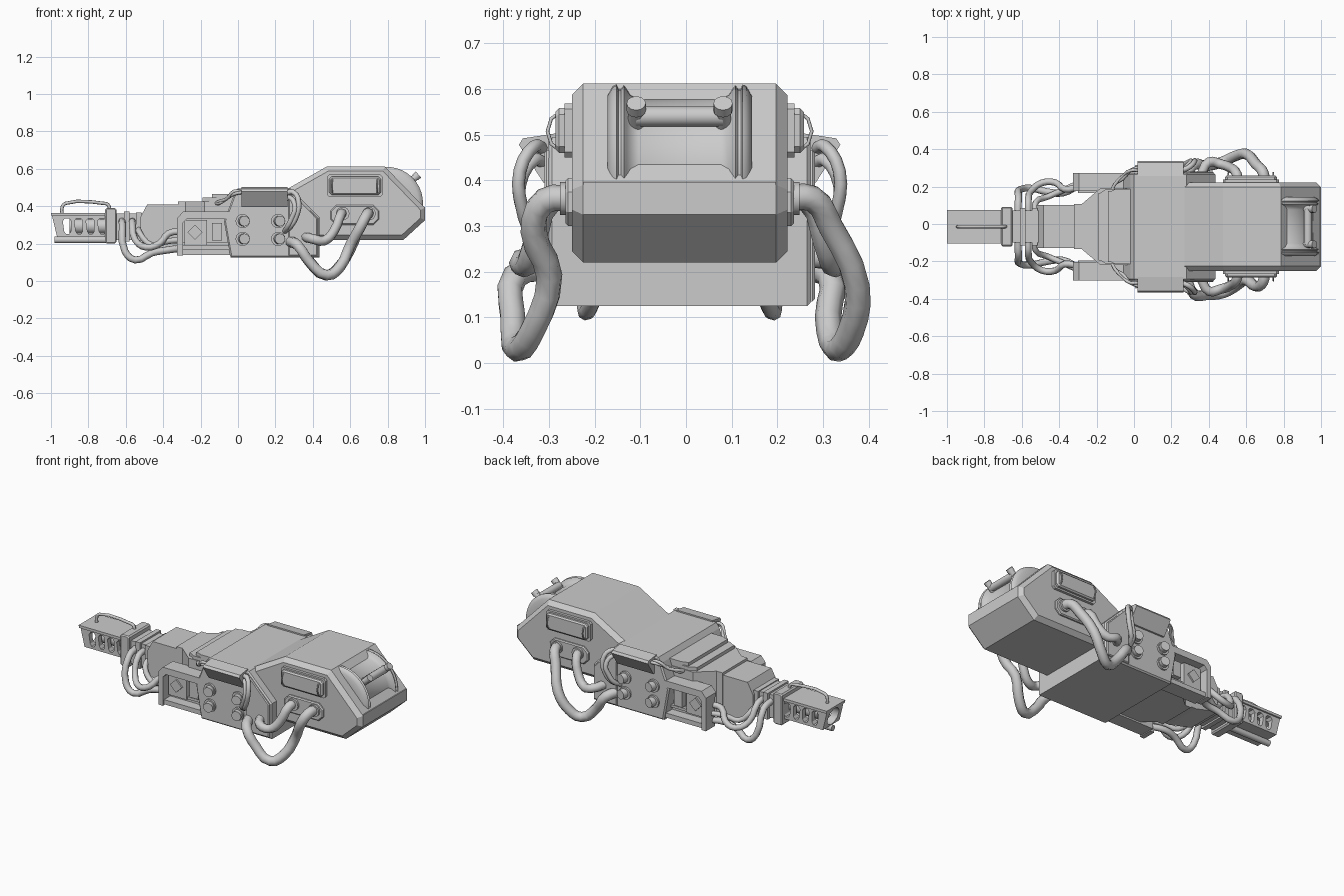
import bpy, bmesh, math
from mathutils import Vector

YC = -0.014  # centre line of the body


def finish(ob, angle=35):
    bpy.ops.object.select_all(action='DESELECT')
    ob.select_set(True)
    bpy.context.view_layer.objects.active = ob
    bpy.ops.object.shade_smooth_by_angle(angle=math.radians(angle))
    return ob


def from_bmesh(name, bm):
    bmesh.ops.recalc_face_normals(bm, faces=bm.faces)
    me = bpy.data.meshes.new(name)
    bm.to_mesh(me)
    bm.free()
    ob = bpy.data.objects.new(name, me)
    bpy.context.collection.objects.link(ob)
    return ob


def prism(name, pts, axis, lo, hi, bevel=0.0):
    """Extrude a 2D profile along an axis; bevel rounds off both cap outlines."""
    put = {'x': lambda a, b, t: (t, a, b), 'y': lambda a, b, t: (a, t, b),
           'z': lambda a, b, t: (a, b, t)}[axis]
    bm = bmesh.new()
    rings = [[bm.verts.new(put(a, b, t)) for a, b in pts] for t in (lo, hi)]
    caps = [bm.faces.new(r) for r in rings]
    n = len(pts)
    for i in range(n):
        j = (i + 1) % n
        bm.faces.new((rings[0][i], rings[0][j], rings[1][j], rings[1][i]))
    bmesh.ops.recalc_face_normals(bm, faces=bm.faces)
    if bevel:
        edges = list({e for f in caps for e in f.edges})
        bmesh.ops.bevel(bm, geom=edges, offset=bevel, segments=1, affect='EDGES')
    return from_bmesh(name, bm)


def rect(a0, a1, b0, b1, c=0.0):
    if not c:
        return [(a0, b0), (a1, b0), (a1, b1), (a0, b1)]
    return [(a0 + c, b0), (a1 - c, b0), (a1, b0 + c), (a1, b1 - c),
            (a1 - c, b1), (a0 + c, b1), (a0, b1 - c), (a0, b0 + c)]


def rod(name, p, q, r, n=16):
    p, q = Vector(p), Vector(q)
    bpy.ops.mesh.primitive_cylinder_add(vertices=n, radius=r, depth=(q - p).length,
                                        location=(p + q) / 2)
    ob = bpy.context.object
    ob.name = name
    ob.rotation_euler = (q - p).to_track_quat('Z', 'Y').to_euler()
    return finish(ob)


def hose(name, pts, r, side=1, res=3):
    """Tube through points given as (x, distance from centre line, z)."""
    cu = bpy.data.curves.new(name, 'CURVE')
    cu.dimensions = '3D'
    cu.bevel_depth, cu.bevel_resolution, cu.resolution_u = r, 2, res
    cu.use_fill_caps = True
    sp = cu.splines.new('BEZIER')
    sp.bezier_points.add(len(pts) - 1)
    for b, (x, d, z) in zip(sp.bezier_points, pts):
        b.co = (x, YC + side * d, z)
        b.handle_left_type = b.handle_right_type = 'AUTO'
    ob = bpy.data.objects.new(name, cu)
    bpy.context.collection.objects.link(ob)
    bpy.ops.object.select_all(action='DESELECT')
    ob.select_set(True)
    bpy.context.view_layer.objects.active = ob
    bpy.ops.object.convert(target='MESH')
    return finish(bpy.context.object, 60)


def cut(ob, cutters):
    for c in cutters:
        c.hide_render = True
        m = ob.modifiers.new('cut', 'BOOLEAN')
        m.operation, m.solver, m.object = 'DIFFERENCE', 'EXACT', c
        bpy.context.view_layer.objects.active = ob
        bpy.ops.object.modifier_apply(modifier=m.name)
        bpy.data.objects.remove(c)


def sym(name, pts, half, bevel=0.0):
    return prism(name, pts, 'y', YC - half, YC + half, bevel)


def side_plate(name, pts, s, d0, d1, bevel=0.0):
    return prism(name, pts, 'y', *sorted((YC + s * d0, YC + s * d1)), bevel)


# rear housing and middle block
sym('rear_housing', [(0.26, 0.49), (0.475, 0.612), (0.785, 0.612), (1.0, 0.39), (1.0, 0.325),
                     (0.885, 0.22), (0.30, 0.22)], 0.236, 0.025)
sym('middle_block', [(-0.04, 0.125), (0.435, 0.125), (0.435, 0.34), (0.28, 0.495),
                     (0.0, 0.495), (-0.02, 0.465), (-0.075, 0.32)], 0.287, 0.008)

# stepped front hull
sym('nose_hull', [(-0.52, 0.2), (-0.52, 0.345), (-0.485, 0.41), (-0.25, 0.41),
                  (-0.25, 0.16), (-0.36, 0.16)], 0.115)
for nm, x0, xa, xb, w0, w1, z0, z1 in (('hull_step_low', -0.32, -0.28, -0.18, 0.12, 0.205, 0.15, 0.425),
                                       ('hull_step_mid', -0.19, -0.18, -0.15, 0.18, 0.2, 0.4, 0.445),
                                       ('hull_step_high', -0.14, -0.12, -0.1, 0.19, 0.2, 0.42, 0.465)):
    half = [(x0, w0), (xa, w0), (xb, w1), (0.0, w1)]
    prism(nm, [(x, YC + y) for x, y in half] + [(x, YC - y) for x, y in reversed(half)], 'z', z0, z1)

# neck and collar
sym('neck', rect(-0.66, -0.5, 0.22, 0.36, 0.01), 0.085)
sym('neck_band', rect(-0.61, -0.58, 0.21, 0.37), 0.1)
sym('neck_rear_band', rect(-0.545, -0.515, 0.21, 0.365), 0.1)
sym('collar', rect(-0.71, -0.65, 0.2, 0.39, 0.008), 0.105, 0.006)

# slotted barrel
barrel = sym('barrel', [(-0.995, 0.35), (-0.7, 0.35), (-0.7, 0.235), (-0.967, 0.235)], 0.08)
cutters = [rod('bore_cutter', (-1.1, YC, 0.293), (-0.72, YC, 0.293), 0.052, 24)]
for i in range(4):
    x = -0.915 + i * 0.062
    cutters.append(sym('slot_cutter', [(x - 0.022, 0.32), (x - 0.01, 0.335), (x + 0.012, 0.335),
                                       (x + 0.022, 0.322), (x + 0.022, 0.265), (x + 0.012, 0.25),
                                       (x - 0.004, 0.25), (x - 0.014, 0.265)], 0.2))
cut(barrel, cutters)
sym('barrel_top_rail', [(-1.0, 0.362), (-0.7, 0.362), (-0.7, 0.346), (-0.996, 0.346)], 0.09)
rod('barrel_core', (-0.9, YC, 0.293), (-0.69, YC, 0.293), 0.04)
rod('lower_rod', (-0.98, YC, 0.22), (-0.7, YC, 0.22), 0.018)
hose('barrel_handle', [(-0.94, 0, 0.35), (-0.94, 0, 0.395), (-0.922, 0, 0.415), (-0.72, 0, 0.415),
                       (-0.695, 0, 0.408), (-0.685, 0, 0.38)], 0.009)

# rear drum, lathed around a cross axis
bm = bmesh.new()
N = 40
prof = [(0.158, 0.12), (0.158, 0.17), (0.146, 0.19), (0.138, 0.194), (0.134, 0.184), (0.128, 0.184),
        (0.122, 0.192), (0.116, 0.184), (0.108, 0.172), (0.09, 0.163)]
prof = prof + [(-y, r) for y, r in reversed(prof)]
rings = [[bm.verts.new((0.795 + r * math.cos(2 * math.pi * k / N), YC + y,
                        0.416 + r * math.sin(2 * math.pi * k / N))) for k in range(N)] for y, r in prof]
for a, b in zip(rings, rings[1:]):
    for k in range(N):
        bm.faces.new((a[k], a[(k + 1) % N], b[(k + 1) % N], b[k]))
bm.faces.new(rings[0])
bm.faces.new(rings[-1])
finish(from_bmesh('rear_drum', bm))
for s in (-1, 1):
    y = YC + s * 0.095
    rod('drum_peg', (0.89, y, 0.5), (0.955, y, 0.56), 0.018, 12)
    rod('drum_peg_cap', (0.948, y, 0.553), (0.965, y, 0.569), 0.021, 12)
rod('drum_grip', (0.93, YC - 0.095, 0.54), (0.93, YC + 0.095, 0.54), 0.022)
prism('drum_sill', rect(YC - 0.21, YC + 0.21, 0.386, 0.396), 'x', 0.97, 1.0)

for s in (-1, 1):
    # housing side window and hose plate
    side_plate('window_frame', rect(0.475, 0.775, 0.45, 0.568, 0.012), s, 0.22, 0.252)
    side_plate('window_panel', rect(0.487, 0.765, 0.46, 0.558, 0.014), s, 0.22, 0.272, 0.008)
    for x in (0.505, 0.745):
        hose('window_wire', [(x, 0.262, 0.47), (x, 0.281, 0.48), (x, 0.281, 0.535), (x, 0.262, 0.545)],
             0.004, s, 2)
    side_plate('hose_plate', rect(0.495, 0.755, 0.30, 0.405, 0.03), s, 0.22, 0.25, 0.006)
    # middle block side details
    side_plate('cheek_plate', [(0.27, 0.135), (0.425, 0.135), (0.425, 0.335), (0.30, 0.465),
                               (0.27, 0.465)], s, 0.28, 0.296, 0.005)
    for x in (0.025, 0.215):
        for z in (0.225, 0.32):
            rod('stud_base', (x, YC + s * 0.28, z), (x, YC + s * 0.298, z), 0.038)
            rod('stud', (x, YC + s * 0.28, z), (x + 0.01, YC + s * 0.325, z), 0.028)
    # flared side panel
    flare = [(0.27, 0.395), (0.298, 0.395), (0.352, 0.478), (0.343, 0.492), (0.27, 0.503)]
    prism('flared_panel', [(YC + s * y, z) for y, z in flare], 'x', 0.02, 0.265)
    # open side frame ahead of the middle block
    side_plate('frame_top', [(-0.325, 0.31), (-0.325, 0.335), (-0.295, 0.37), (-0.03, 0.37),
                             (-0.03, 0.33), (-0.275, 0.33), (-0.295, 0.31)], s, 0.19, 0.287)
    side_plate('frame_leg', rect(-0.325, -0.295, 0.135, 0.315), s, 0.2, 0.287)
    side_plate('frame_sill', rect(-0.3, -0.03, 0.14, 0.168), s, 0.18, 0.275)
    side_plate('frame_wall', rect(-0.3, -0.03, 0.15, 0.35), s, 0.18, 0.215)
    side_plate('frame_box', rect(-0.285, -0.165, 0.19, 0.325), s, 0.2, 0.245)
    side_plate('frame_diamond', [(-0.27, 0.26), (-0.23, 0.22), (-0.19, 0.26), (-0.23, 0.3)], s, 0.23, 0.255)
    side_plate('frame_block', rect(-0.14, -0.085, 0.215, 0.31), s, 0.2, 0.25)
    side_plate('frame_rail', rect(-0.3, -0.05, 0.19, 0.205), s, 0.2, 0.235)

    # large hoses hang differently on each side
    if s < 0:
        loop = [(0.70, 0.23, 0.36), (0.69, 0.295, 0.355), (0.655, 0.32, 0.29), (0.6, 0.285, 0.19),
                (0.545, 0.32, 0.075), (0.475, 0.355, 0.031), (0.385, 0.365, 0.1), (0.32, 0.36, 0.19),
                (0.28, 0.28, 0.21)]
    else:
        loop = [(0.70, 0.23, 0.36), (0.69, 0.29, 0.36), (0.655, 0.33, 0.3), (0.6, 0.388, 0.17),
                (0.535, 0.375, 0.07), (0.47, 0.345, 0.031), (0.385, 0.325, 0.1), (0.32, 0.33, 0.19),
                (0.28, 0.28, 0.21)]
    hose('large_hose', loop, 0.029, s)
    hose('short_hose', [(0.56, 0.23, 0.36), (0.55, 0.28, 0.355), (0.515, 0.315, 0.27), (0.46, 0.335, 0.215),
                        (0.4, 0.345, 0.225), (0.36, 0.28, 0.235)], 0.026, s)
    for x in (0.56, 0.70):
        rod('hose_socket', (x, YC + s * 0.23, 0.36), (x, YC + s * 0.262, 0.36), 0.036)
    # cables around the flared panel
    for k in (0, 1):
        hose('rear_cable', [(0.255, 0.30, 0.47 - 0.03 * k), (0.295 - 0.015 * k, 0.318, 0.475 - 0.03 * k),
                            (0.325 - 0.02 * k, 0.35, 0.42 - 0.03 * k), (0.31 - 0.02 * k, 0.345, 0.34),
                            (0.28 - 0.015 * k, 0.325, 0.29), (0.25, 0.28, 0.265)], 0.014, s)
        hose('front_cable', [(0.03, 0.30 + 0.02 * k, 0.475), (-0.02, 0.30, 0.48 - 0.015 * k),
                             (-0.06, 0.27 - 0.015 * k, 0.44), (-0.1, 0.23, 0.425 - 0.01 * k),
                             (-0.12, 0.19, 0.415)], 0.009, s)
    # hoses between neck and side frame
    hose('neck_hose_low', [(-0.62, 0.08, 0.32), (-0.618, 0.15, 0.3), (-0.605, 0.2, 0.16),
                           (-0.55, 0.205, 0.112), (-0.46, 0.185, 0.15), (-0.38, 0.18, 0.165),
                           (-0.3, 0.22, 0.175)], 0.019, s)
    hose('neck_hose_high', [(-0.565, 0.08, 0.32), (-0.565, 0.135, 0.31), (-0.55, 0.19, 0.22),
                            (-0.49, 0.235, 0.18), (-0.42, 0.235, 0.2), (-0.37, 0.2, 0.255),
                            (-0.3, 0.21, 0.265)], 0.018, s)
    hose('neck_hose_mid', [(-0.53, 0.08, 0.28), (-0.525, 0.13, 0.255), (-0.46, 0.16, 0.19),
                           (-0.39, 0.19, 0.21), (-0.3, 0.23, 0.22)], 0.016, s)
